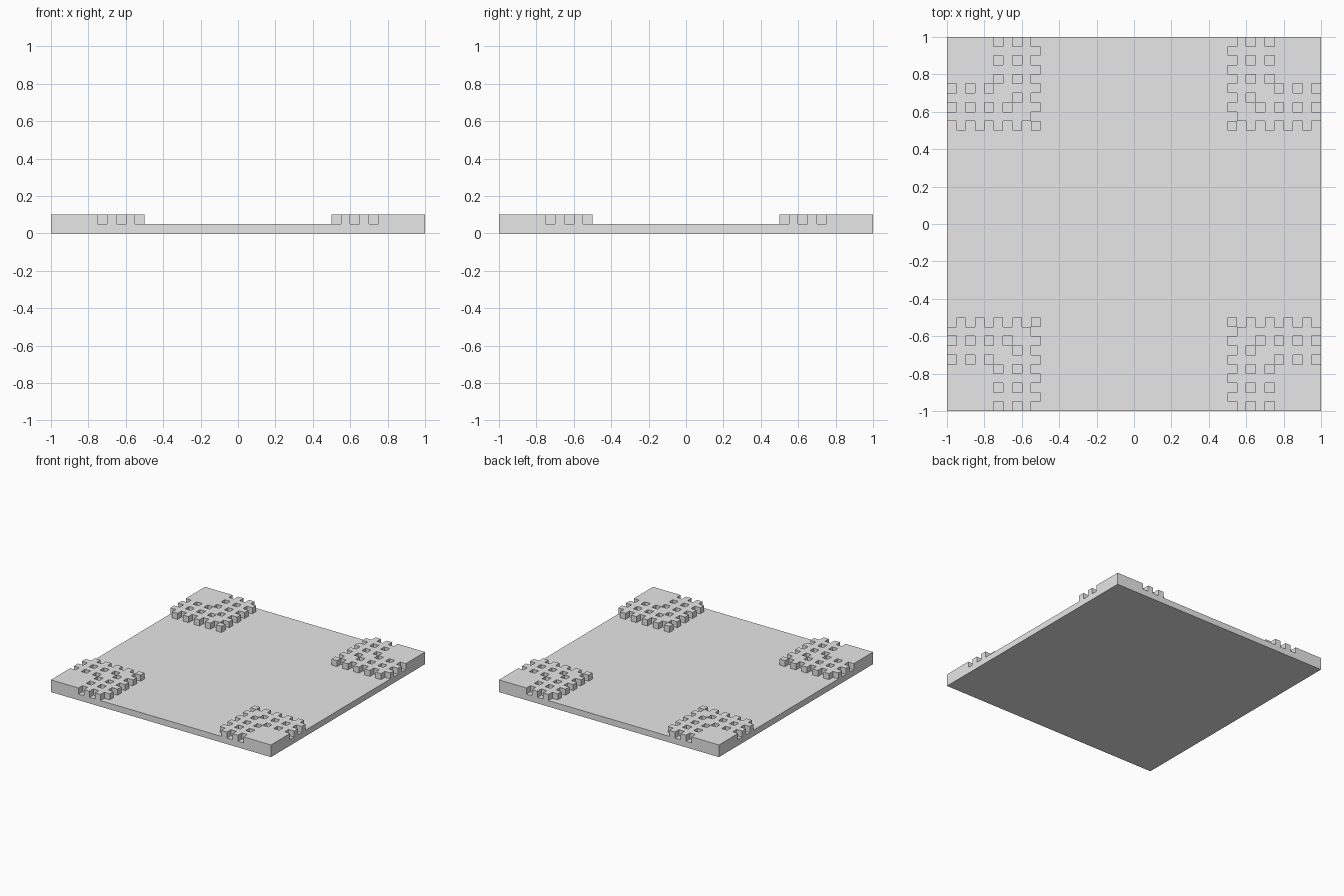
import bpy
import bmesh
from math import floor

default_cube = bpy.data.objects.get("Cube")
if default_cube:
    bpy.data.objects.remove(default_cube, do_unlink=True)

CELL = 0.05      # side of one square in the corner pattern
THICK = 0.05     # plate thickness, and height of the raised corners
INNER = 0.5      # where the raised corners begin


def is_raised(face):
    """Solid squares of the corner pads; the gaps alternate in three bands."""
    centre = face.calc_center_median()
    if face.normal.z < 0.5 or min(abs(centre.x), abs(centre.y)) < INNER:
        return False
    i, j = (floor((abs(v) - INNER) / CELL) for v in (centre.x, centre.y))
    gap = (i + j) % 2 == 1 and min(i, j) in (0, 2, 4)
    return not gap


# Plate: gridded top, skirt and underside
bm = bmesh.new()
cells = round(2 / CELL)
bmesh.ops.create_grid(bm, x_segments=cells, y_segments=cells, size=1)
bmesh.ops.translate(bm, vec=(0, 0, THICK), verts=bm.verts)
rim = [e for e in bm.edges if e.is_boundary]
skirt = bmesh.ops.extrude_edge_only(bm, edges=rim)["geom"]
for v in skirt:
    if isinstance(v, bmesh.types.BMVert):
        v.co.z = 0
bmesh.ops.holes_fill(bm, edges=[e for e in bm.edges if e.is_boundary], sides=0)
bmesh.ops.recalc_face_normals(bm, faces=bm.faces)
bm.normal_update()

# Corner pads: raise the solid squares
raised = [f for f in bm.faces if is_raised(f)]
lifted = bmesh.ops.extrude_face_region(bm, geom=raised)["geom"]
bmesh.ops.translate(bm, vec=(0, 0, THICK),
                    verts=[v for v in lifted if isinstance(v, bmesh.types.BMVert)])
bm.normal_update()

mesh = bpy.data.meshes.new("corner_pad_plate")
bm.to_mesh(mesh)
bm.free()
plate = bpy.data.objects.new("corner_pad_plate", mesh)
bpy.context.collection.objects.link(plate)

# Plain grey
grey = bpy.data.materials.new("plain_grey")
grey.use_nodes = True
colour = (0.8, 0.8, 0.8, 1)
grey.diffuse_color = colour
grey.node_tree.nodes["Principled BSDF"].inputs["Base Color"].default_value = colour
mesh.materials.append(grey)
